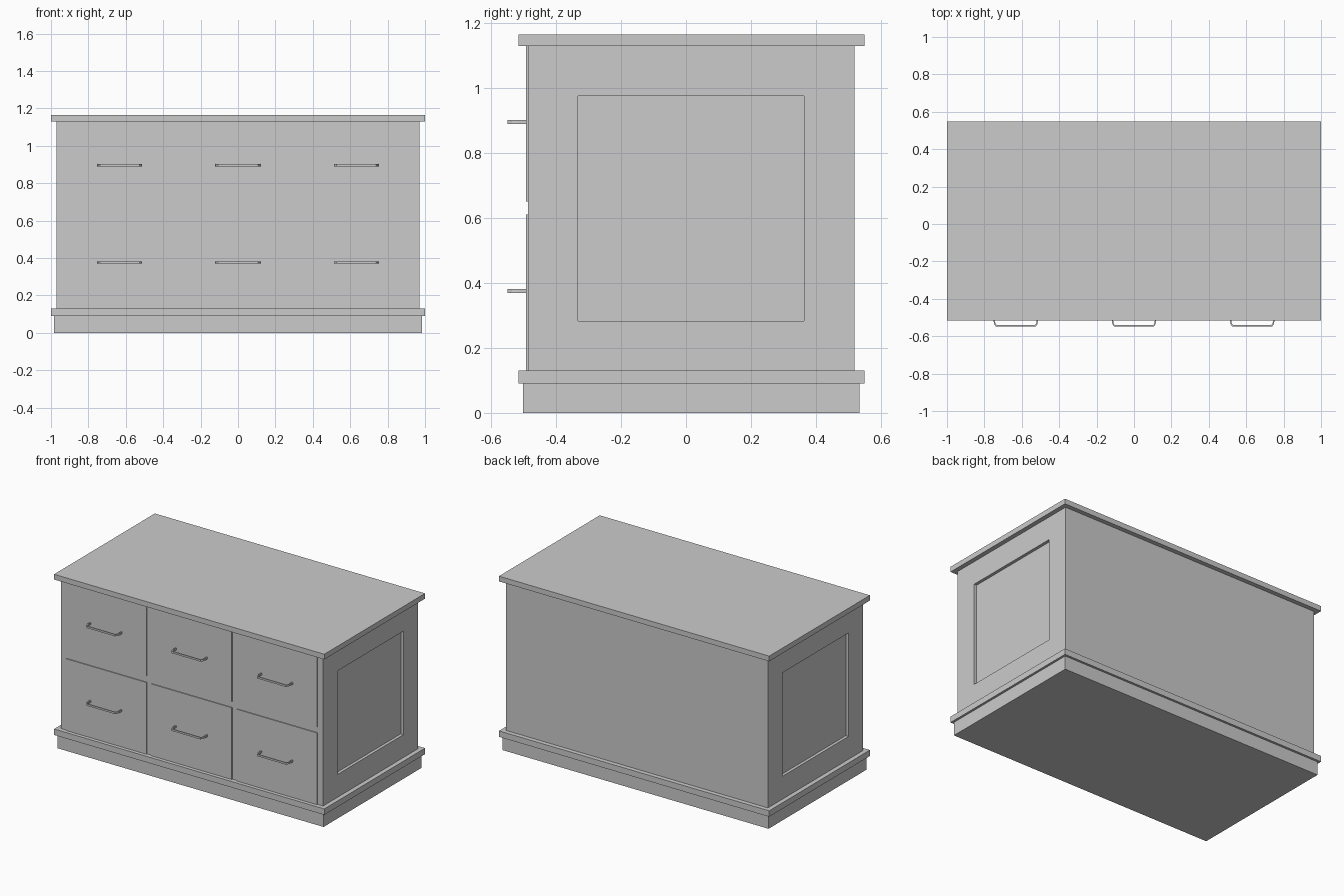
import bpy
import bmesh

# Remove the default object
if "Cube" in bpy.data.objects:
    bpy.data.objects.remove(bpy.data.objects["Cube"], do_unlink=True)

# Single painted finish
paint = bpy.data.materials.new("light_grey_paint")
paint.use_nodes = True
colour = (0.6, 0.6, 0.6, 1)
paint.diffuse_color = colour
paint.node_tree.nodes["Principled BSDF"].inputs["Base Color"].default_value = colour


def finish(name, bm):
    bmesh.ops.recalc_face_normals(bm, faces=bm.faces)
    mesh = bpy.data.meshes.new(name)
    bm.to_mesh(mesh)
    bm.free()
    mesh.materials.append(paint)
    obj = bpy.data.objects.new(name, mesh)
    bpy.context.collection.objects.link(obj)
    return obj


def box_mesh(x, y, z):
    """Box from (min, max) pairs."""
    bm = bmesh.new()
    bmesh.ops.create_cube(bm, size=1)
    for v in bm.verts:
        for axis, (low, high) in enumerate((x, y, z)):
            v.co[axis] = low if v.co[axis] < 0 else high
    return bm


def box(name, x, y, z):
    return finish(name, box_mesh(x, y, z))


# Base, moulding and top
box("plinth", (-0.985, 0.985), (-0.502, 0.534), (0, 0.09))
box("base_moulding", (-1, 1), (-0.516, 0.549), (0.09, 0.13))
box("top", (-1, 1), (-0.516, 0.549), (1.13, 1.165))

# Cabinet body with a recessed panel on each side
PANEL_Y, PANEL_Z, RECESS = (-0.332, 0.364), (0.283, 0.975), 0.02
bm = box_mesh((-0.97, 0.97), (-0.486, 0.519), (0.13, 1.13))
for face in [f for f in bm.faces if abs(f.normal.x) > 0.9]:
    side = 1 if face.normal.x > 0 else -1
    bmesh.ops.inset_region(bm, faces=[face], thickness=0.1)
    mid_y = sum(v.co.y for v in face.verts) / 4
    for v in face.verts:
        v.co.y = PANEL_Y[v.co.y > mid_y]
        v.co.z = PANEL_Z[v.co.z > 0.63]
    # The zero-depth second inset becomes the straight wall of the recess
    bmesh.ops.inset_region(bm, faces=[face], thickness=0)
    for v in face.verts:
        v.co.x -= side * RECESS
finish("body", bm)


def handle(name, cx, cz):
    """Flat bar bent into a shallow U, extruded upward."""
    outer = [(0.119, -0.49), (0.119, -0.517), (0.116, -0.535), (0.106, -0.549)]
    inner = [(0.111, -0.49), (0.111, -0.517), (0.109, -0.532), (0.102, -0.541)]
    outline = outer + [(-x, y) for x, y in reversed(outer)]
    outline += [(-x, y) for x, y in inner] + list(reversed(inner))
    bm = bmesh.new()
    face = bm.faces.new([bm.verts.new((cx + x, y, cz - 0.006)) for x, y in outline])
    result = bmesh.ops.extrude_face_region(bm, geom=[face])
    for v in result["geom"]:
        if isinstance(v, bmesh.types.BMVert):
            v.co.z += 0.012
    finish(name, bm)


# Two rows of three drawers
for row, low in (("lower", 0.13), ("upper", 0.65)):
    for column, cx in (("right", -0.632), ("middle", 0), ("left", 0.632)):
        box(f"{row}_{column}_drawer_front", (cx - 0.298, cx + 0.298),
            (-0.492, -0.48), (low, low + 0.48))
        handle(f"{row}_{column}_handle", cx, low + 0.245)
